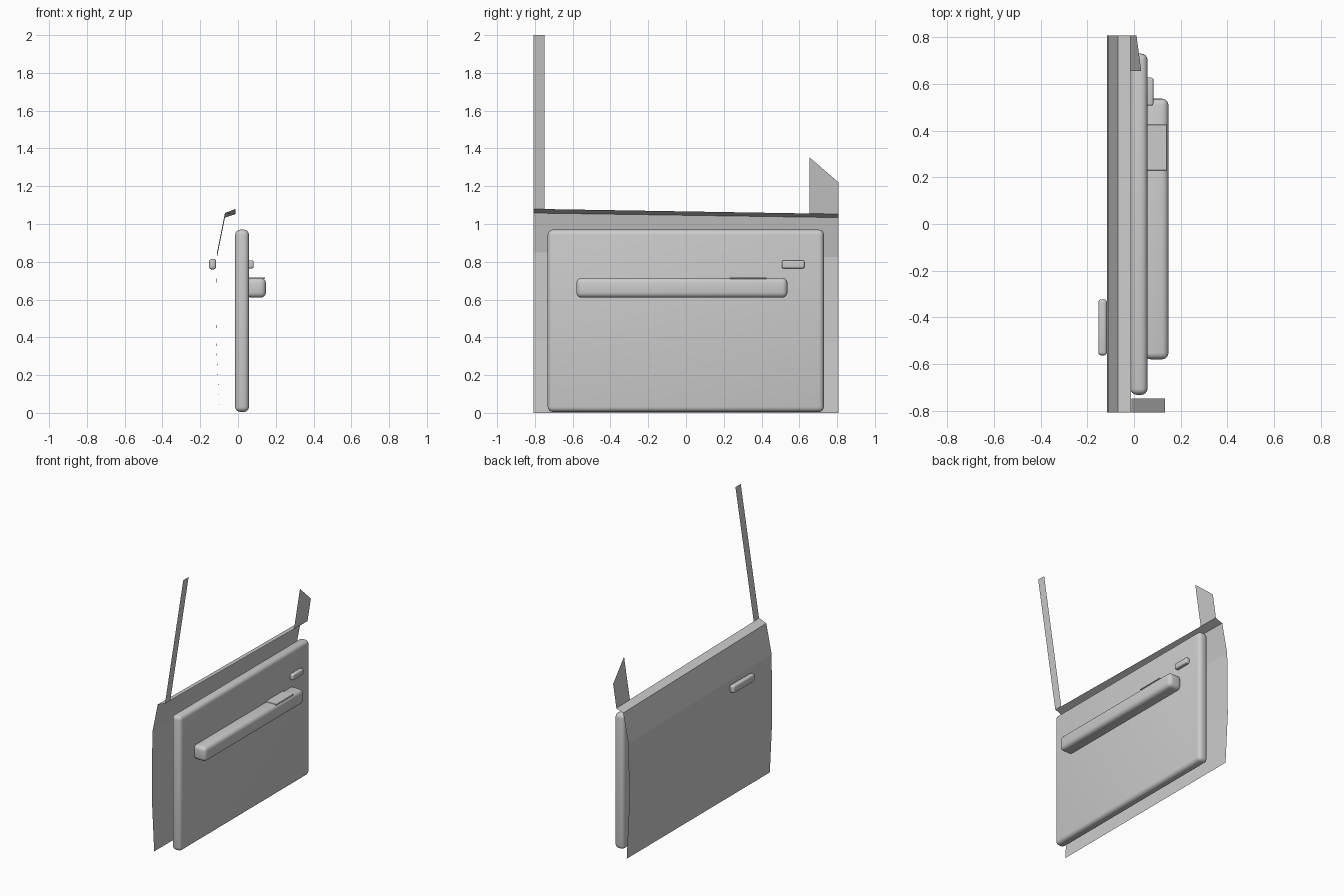
import bpy, bmesh

if "Cube" in bpy.data.objects:
    bpy.data.objects.remove(bpy.data.objects["Cube"])

grey = bpy.data.materials.new("plain grey")
grey.diffuse_color = (0.6, 0.6, 0.6, 1)
grey.use_nodes = True
grey.node_tree.nodes["Principled BSDF"].inputs["Base Color"].default_value = grey.diffuse_color


def make_object(name, bm):
    mesh = bpy.data.meshes.new(name)
    bm.to_mesh(mesh)
    bm.free()
    mesh.materials.append(grey)
    obj = bpy.data.objects.new(name, mesh)
    bpy.context.collection.objects.link(obj)
    return obj


def sheet(name, rows):
    """Single-sided sheet skinned between rows of points."""
    bm = bmesh.new()
    grid = [[bm.verts.new(p) for p in row] for row in rows]
    for a, b in zip(grid, grid[1:]):
        for i in range(len(a) - 1):
            bm.faces.new((a[i], a[i + 1], b[i + 1], b[i]))
    return make_object(name, bm)


def rounded_box(name, lo, hi, radius, segments=4):
    bm = bmesh.new()
    bmesh.ops.create_cube(bm, size=1)
    for v in bm.verts:
        v.co = [(l + h) / 2 + c * (h - l) for l, h, c in zip(lo, hi, v.co)]
    bmesh.ops.bevel(bm, geom=bm.edges[:], offset=radius, segments=segments,
                    profile=0.5, affect='EDGES')
    obj = make_object(name, bm)
    bpy.context.view_layer.objects.active = obj
    obj.select_set(True)
    bpy.ops.object.shade_smooth_by_angle(angle=0.6)
    obj.select_set(False)
    return obj


# Outer skin with folded window ledge: x, z at the rear edge, z at the front edge
profile = [(-0.097, 0, 0), (-0.116, 0.385, 0.372), (-0.111, 0.85, 0.825),
           (-0.069, 1.058, 1.034), (-0.013, 1.08, 1.053)]
sheet("outer_skin", [[(x, -0.808, zr) for x, zr, zf in profile],
                     [(x, 0.808, zf) for x, zr, zf in profile]])


# Window frame pieces lean inwards above the ledge
def lean(y, z):
    return (-0.013 + (z - 1.07) * 0.157, y, z)


sheet("rear_window_post", [[lean(-0.808, 1.08), lean(-0.808, 2.0)],
                           [lean(-0.748, 1.079), lean(-0.748, 2.0)]])
sheet("mirror_sail", [[lean(0.655, 1.056), lean(0.655, 1.352)],
                      [lean(0.808, 1.053), lean(0.808, 1.22)]])

# Inner trim panel, armrest and switch plate
rounded_box("trim_panel", (-0.015, -0.732, 0.005), (0.058, 0.73, 0.97), 0.027)
rounded_box("armrest", (0.045, -0.58, 0.61), (0.148, 0.537, 0.715), 0.028)
rounded_box("switch_plate", (0.056, 0.23, 0.71), (0.142, 0.427, 0.718), 0.002, 1)

# Door handles
rounded_box("inner_handle", (0.045, 0.507, 0.765), (0.083, 0.627, 0.807), 0.009)
rounded_box("outer_handle", (-0.153, -0.563, 0.76), (-0.116, -0.323, 0.815), 0.013)
